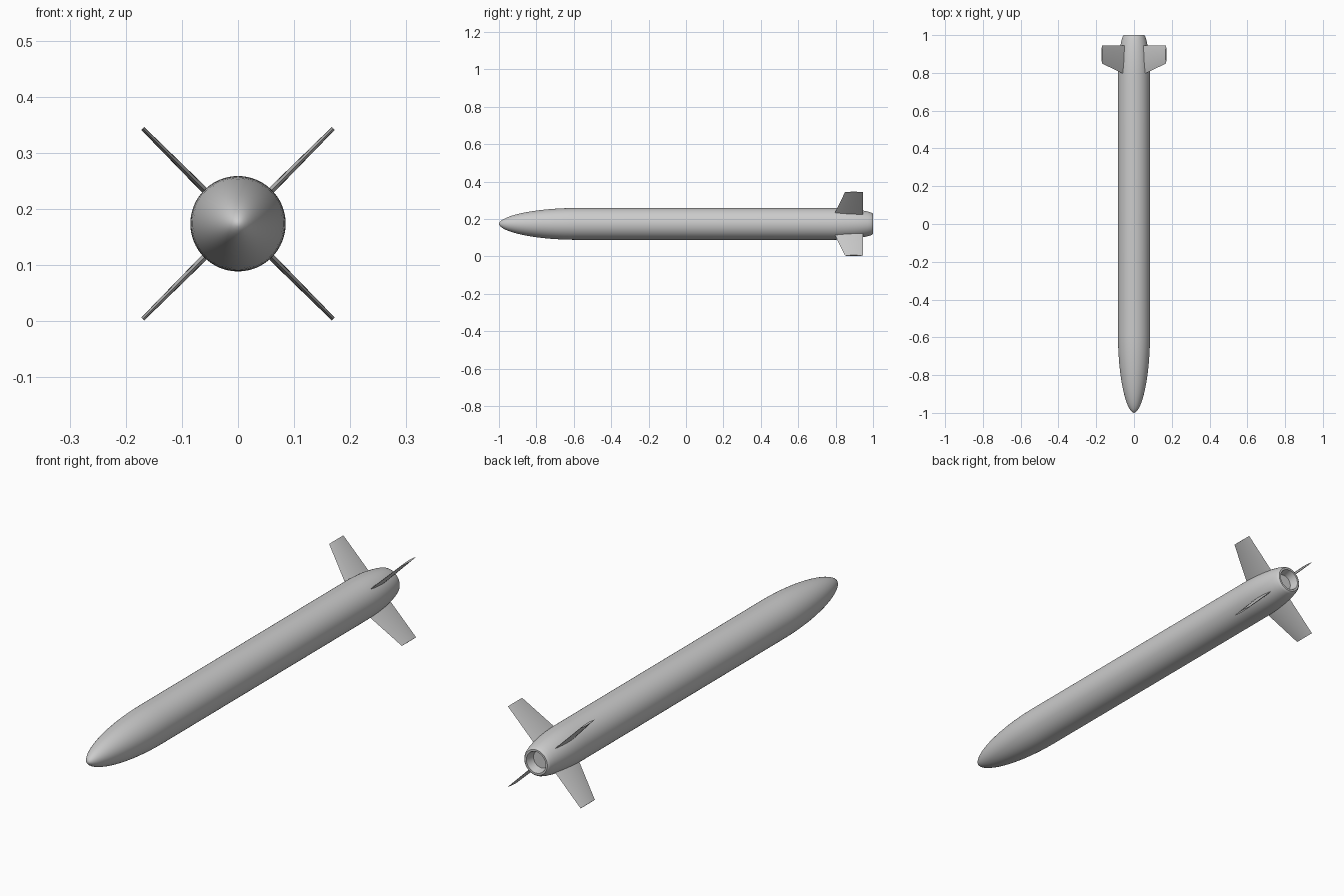
import bpy, bmesh, math
from mathutils import Matrix, Vector

if "Cube" in bpy.data.objects:
    bpy.data.objects.remove(bpy.data.objects["Cube"])

R, ZC, SEG = 0.085, 0.1735, 64


def finish(bm, name, angle=35):
    bmesh.ops.recalc_face_normals(bm, faces=bm.faces)
    me = bpy.data.meshes.new(name)
    bm.to_mesh(me)
    bm.free()
    ob = bpy.data.objects.new(name, me)
    bpy.context.collection.objects.link(ob)
    bpy.ops.object.select_all(action='DESELECT')
    ob.select_set(True)
    bpy.context.view_layer.objects.active = ob
    bpy.ops.object.shade_smooth_by_angle(angle=math.radians(angle))
    return ob


def revolve(name, profile):
    """Spin (y, radius) points around the long axis."""
    bm = bmesh.new()
    verts = [bm.verts.new((r, y, 0)) for y, r in profile]
    edges = [bm.edges.new(p) for p in zip(verts, verts[1:])]
    bmesh.ops.spin(bm, geom=verts + edges, cent=(0, 0, 0), axis=(0, 1, 0),
                   angle=math.tau, steps=SEG)
    bmesh.ops.remove_doubles(bm, verts=bm.verts, dist=1e-5)
    bmesh.ops.translate(bm, verts=bm.verts, vec=(0, 0, ZC))
    return finish(bm, name)


# Body: rounded nose, straight tube, boat tail and recessed exhaust
nose_len, n = 0.42, 18
nose = []
for i in range(n + 1):
    t = math.cos(i / n * math.pi / 2)
    nose.append((-1 + nose_len * (1 - t), R * max(0, 1 - t * t) ** 0.55))
tail = [(0.78, R), (0.82, 0.0845), (0.86, 0.0825), (0.90, 0.079), (0.94, 0.073),
        (0.97, 0.0665), (0.99, 0.0605), (0.997, 0.057), (1.0, 0.053)]
exhaust = [(1.0, 0.045), (0.985, 0.041), (0.965, 0.036), (0.965, 0.0)]
revolve("body", nose + tail + exhaust)


# Fins: lens-shaped section, swept leading edge, straight trailing edge
def fin(name, angle):
    bm = bmesh.new()
    rings = []
    for r, y0, y1, half in ((0.045, 0.783, 0.945, 0.0065), (0.24, 0.85, 0.945, 0.0037)):
        m = 8
        up = [(y0 + (y1 - y0) * i / m, half * math.sin(math.pi * i / m) ** 0.8 if 0 < i < m else 0)
              for i in range(m + 1)]
        loop = up + [(y, -h) for y, h in up[-2:0:-1]]
        rings.append([bm.verts.new((r, y, h)) for y, h in loop])
    a, b = rings
    for i in range(len(a)):
        j = (i + 1) % len(a)
        bm.faces.new((a[i], a[j], b[j], b[i]))
    bm.faces.new(a)
    bm.faces.new(b)
    bmesh.ops.transform(bm, verts=bm.verts, matrix=Matrix.Translation(Vector((0, 0, ZC)))
                        @ Matrix.Rotation(-angle, 4, 'Y'))
    finish(bm, name)


for k, side in enumerate(("upper_right", "upper_left", "lower_left", "lower_right")):
    fin("fin_" + side, math.radians(45 + 90 * k))
